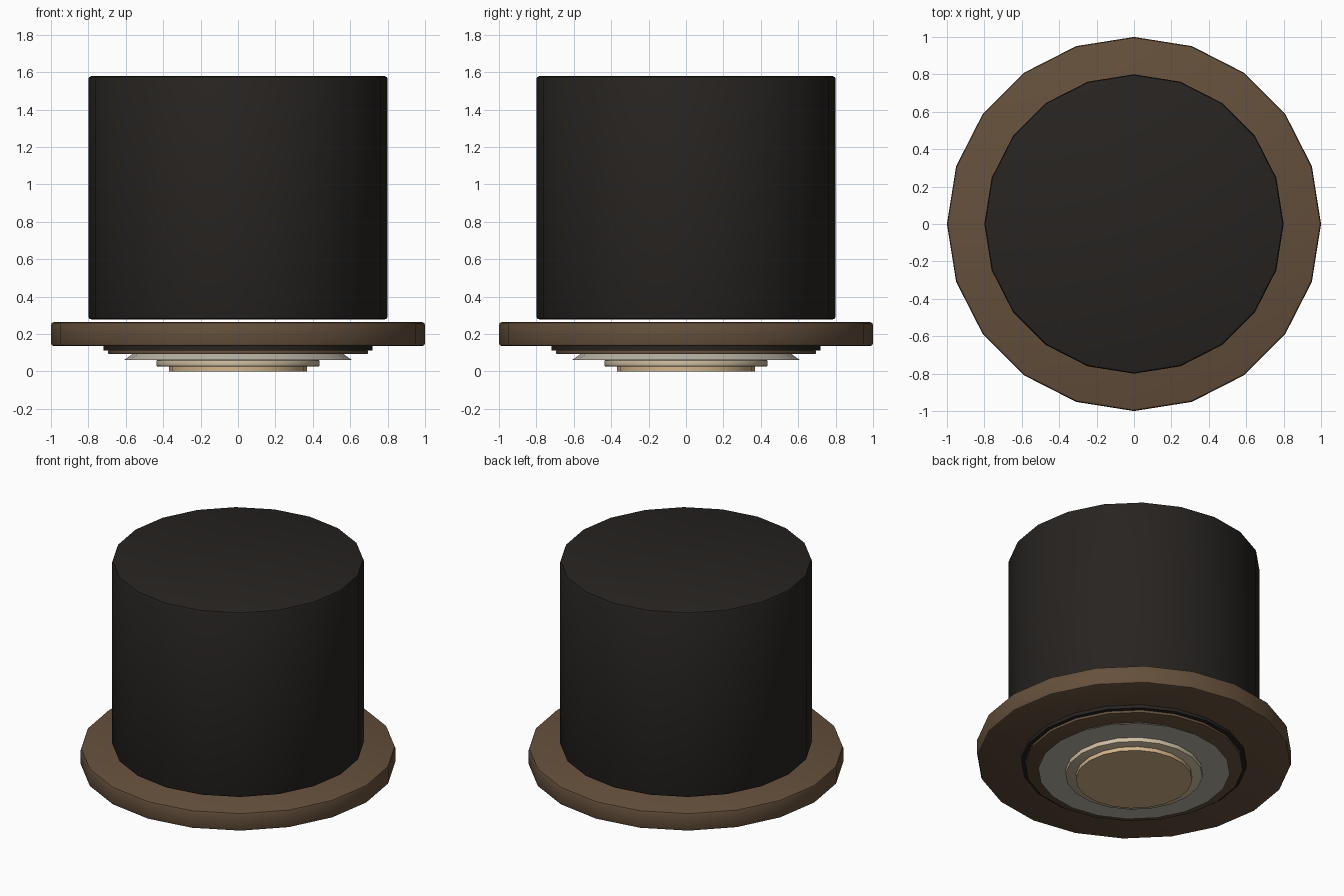
import bpy, bmesh, math

if "Cube" in bpy.data.objects:
    bpy.data.objects.remove(bpy.data.objects["Cube"])

SIDES = 20


def material(name, rgb):
    m = bpy.data.materials.new(name)
    m.diffuse_color = (*rgb, 1)
    m.use_nodes = True
    m.node_tree.nodes["Principled BSDF"].inputs["Base Color"].default_value = m.diffuse_color
    return m


def disc(name, z0, z1, r0, r1, mat, bevel=0.0):
    """Closed 20-sided drum from z0 (radius r0) to z1 (radius r1), rims optionally rounded."""
    bm = bmesh.new()
    rings = []
    for z, r in ((z0, r0), (z1, r1)):
        rings.append([bm.verts.new((r * math.cos(2 * math.pi * i / SIDES),
                                    r * math.sin(2 * math.pi * i / SIDES), z))
                      for i in range(SIDES)])
    low, high = rings
    bm.faces.new(low[::-1])
    bm.faces.new(high)
    for i in range(SIDES):
        j = (i + 1) % SIDES
        bm.faces.new((low[i], low[j], high[j], high[i]))
    if bevel:
        rims = [e for e in bm.edges if abs(e.verts[0].co.z - e.verts[1].co.z) < 1e-5]
        bmesh.ops.bevel(bm, geom=rims, offset=bevel, segments=2, profile=0.5, affect='EDGES')
    me = bpy.data.meshes.new(name)
    bm.to_mesh(me)
    bm.free()
    me.materials.append(mat)
    ob = bpy.data.objects.new(name, me)
    bpy.context.collection.objects.link(ob)
    bpy.ops.object.select_all(action='DESELECT')
    ob.select_set(True)
    bpy.context.view_layer.objects.active = ob
    bpy.ops.object.shade_smooth_by_angle(angle=math.radians(30))
    return ob


black = material("black", (0.02, 0.017, 0.015))
brown = material("brown", (0.13, 0.08, 0.045))
pale = material("pale_grey", (0.50, 0.47, 0.40))
cream = material("cream", (0.62, 0.52, 0.36))
tan = material("tan", (0.65, 0.46, 0.26))

# main drum, floating just above the flange
disc("body", 0.278, 1.578, 0.80, 0.80, black, 0.015)
# wide flange
disc("flange", 0.135, 0.263, 1.0, 1.0, brown, 0.015)
# stepped underside
disc("dark_gasket", 0.112, 0.135, 0.718, 0.718, black)
disc("inner_ring", 0.092, 0.112, 0.694, 0.694, brown, 0.005)
disc("flared_plate", 0.06, 0.092, 0.61, 0.565, pale)
disc("lens_ring", 0.027, 0.06, 0.437, 0.437, cream, 0.006)
disc("lens", 0.0, 0.027, 0.37, 0.37, tan)
